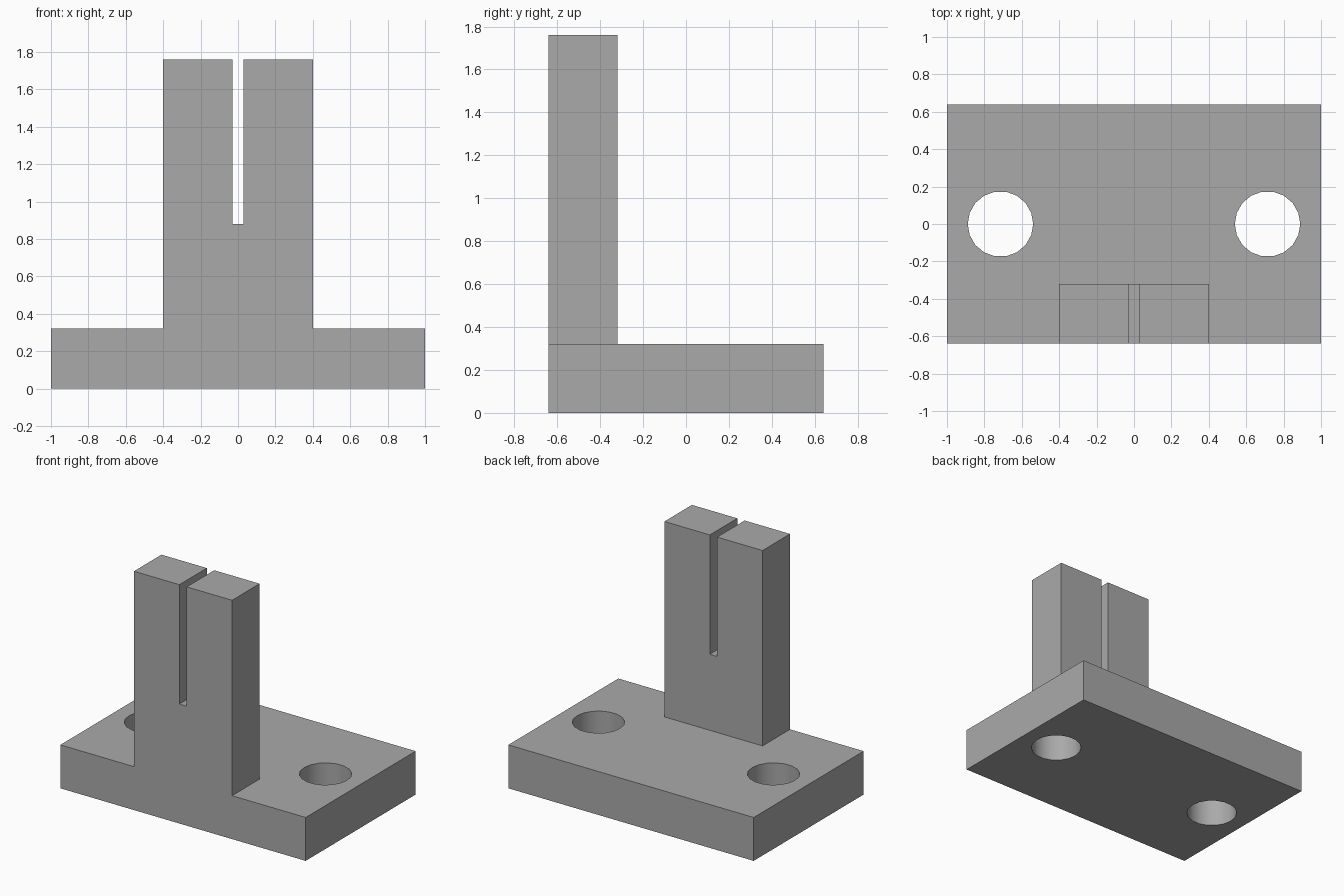
import bpy
import bmesh
import math

cube = bpy.data.objects.get("Cube")
if cube:
    bpy.data.objects.remove(cube, do_unlink=True)

# Overall dimensions
HALF_X, HALF_Y, BASE_H = 1.0, 0.64, 0.32
POST_HALF, POST_BACK, POST_TOP = 0.4, -0.32, 1.76
SLOT_HALF, SLOT_FLOOR = 0.03, 0.88
HOLE_X, HOLE_R, HOLE_SIDES = 0.714, 0.175, 18

# Single plain grey material
grey = bpy.data.materials.new("plain_grey")
grey.use_nodes = True
colour = (0.4, 0.4, 0.4, 1)
grey.diffuse_color = colour
grey.node_tree.nodes["Principled BSDF"].inputs["Base Color"].default_value = colour


def prism(name, outline, direction):
    """Extrude a closed outline of 3D points along a direction."""
    bm = bmesh.new()
    face = bm.faces.new([bm.verts.new(p) for p in outline])
    moved = bmesh.ops.extrude_face_region(bm, geom=[face])["geom"]
    verts = [v for v in moved if isinstance(v, bmesh.types.BMVert)]
    bmesh.ops.translate(bm, verts=verts, vec=direction)
    bmesh.ops.recalc_face_normals(bm, faces=bm.faces)
    mesh = bpy.data.meshes.new(name)
    bm.to_mesh(mesh)
    bm.free()
    mesh.materials.append(grey)
    obj = bpy.data.objects.new(name, mesh)
    bpy.context.collection.objects.link(obj)
    return obj


def combine(target, tool, operation):
    """Apply a boolean and discard the tool object."""
    mod = target.modifiers.new(operation.title(), "BOOLEAN")
    mod.operation, mod.solver, mod.object = operation, "EXACT", tool
    bpy.context.view_layer.objects.active = target
    bpy.ops.object.modifier_apply(modifier=mod.name)
    bpy.data.objects.remove(tool, do_unlink=True)


# Base plate
corners = [(-1, -1), (1, -1), (1, 1), (-1, 1)]
bracket = prism("slotted_bracket",
                [(sx * HALF_X, sy * HALF_Y, 0) for sx, sy in corners],
                (0, 0, BASE_H))

# Upright post with a slot open at the top, flush with the front edge
half = [(POST_HALF, 0), (POST_HALF, POST_TOP), (SLOT_HALF, POST_TOP), (SLOT_HALF, SLOT_FLOOR)]
profile = half + [(-x, z) for x, z in reversed(half)]
post = prism("slotted_post", [(x, -HALF_Y, z) for x, z in profile],
             (0, POST_BACK + HALF_Y, 0))
combine(bracket, post, "UNION")

# Two mounting holes through the plate
for side in (-1, 1):
    ring = [(side * HOLE_X + HOLE_R * math.cos(a), HOLE_R * math.sin(a), -0.1)
            for a in (i * math.tau / HOLE_SIDES for i in range(HOLE_SIDES))]
    combine(bracket, prism("hole_cutter", ring, (0, 0, BASE_H + 0.2)), "DIFFERENCE")

# Smooth hole walls, crisp block edges
bpy.ops.object.select_all(action="DESELECT")
bracket.select_set(True)
bpy.context.view_layer.objects.active = bracket
bpy.ops.object.shade_smooth_by_angle(angle=math.radians(30))
